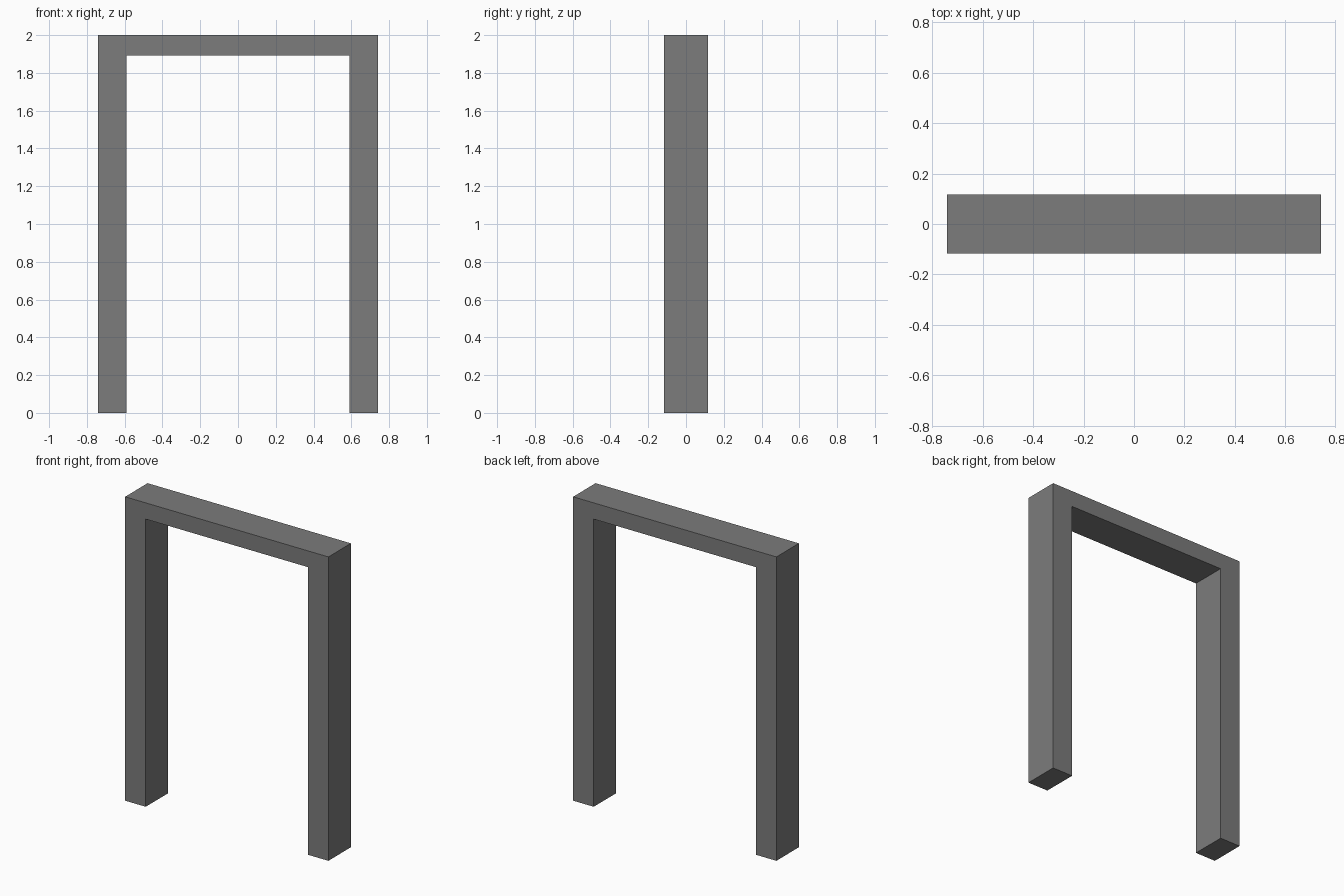
import bpy, bmesh

if "Cube" in bpy.data.objects:
    bpy.data.objects.remove(bpy.data.objects["Cube"])

# Door frame dimensions
HALF_W, INNER_W = 0.74, 0.59
HALF_D = 0.117
TOP, LINTEL_Z = 2.0, 1.893

grey = bpy.data.materials.new("dark_grey")
grey.diffuse_color = (0.2, 0.2, 0.2, 1.0)
grey.use_nodes = True
grey.node_tree.nodes["Principled BSDF"].inputs["Base Color"].default_value = grey.diffuse_color

# Right half of the arch outline, mirrored for the left half
half = [(INNER_W, LINTEL_Z), (INNER_W, 0), (HALF_W, 0), (HALF_W, TOP)]
outline = half + [(-x, z) for x, z in reversed(half)]

# Door frame: outline extruded front to back
bm = bmesh.new()
face = bm.faces.new([bm.verts.new((x, -HALF_D, z)) for x, z in outline])
result = bmesh.ops.extrude_face_region(bm, geom=[face], use_keep_orig=True)
back = [v for v in result["geom"] if isinstance(v, bmesh.types.BMVert)]
bmesh.ops.translate(bm, verts=back, vec=(0, 2 * HALF_D, 0))
bmesh.ops.recalc_face_normals(bm, faces=bm.faces)

mesh = bpy.data.meshes.new("door_frame")
bm.to_mesh(mesh)
bm.free()
mesh.materials.append(grey)
frame = bpy.data.objects.new("door_frame", mesh)
bpy.context.collection.objects.link(frame)
